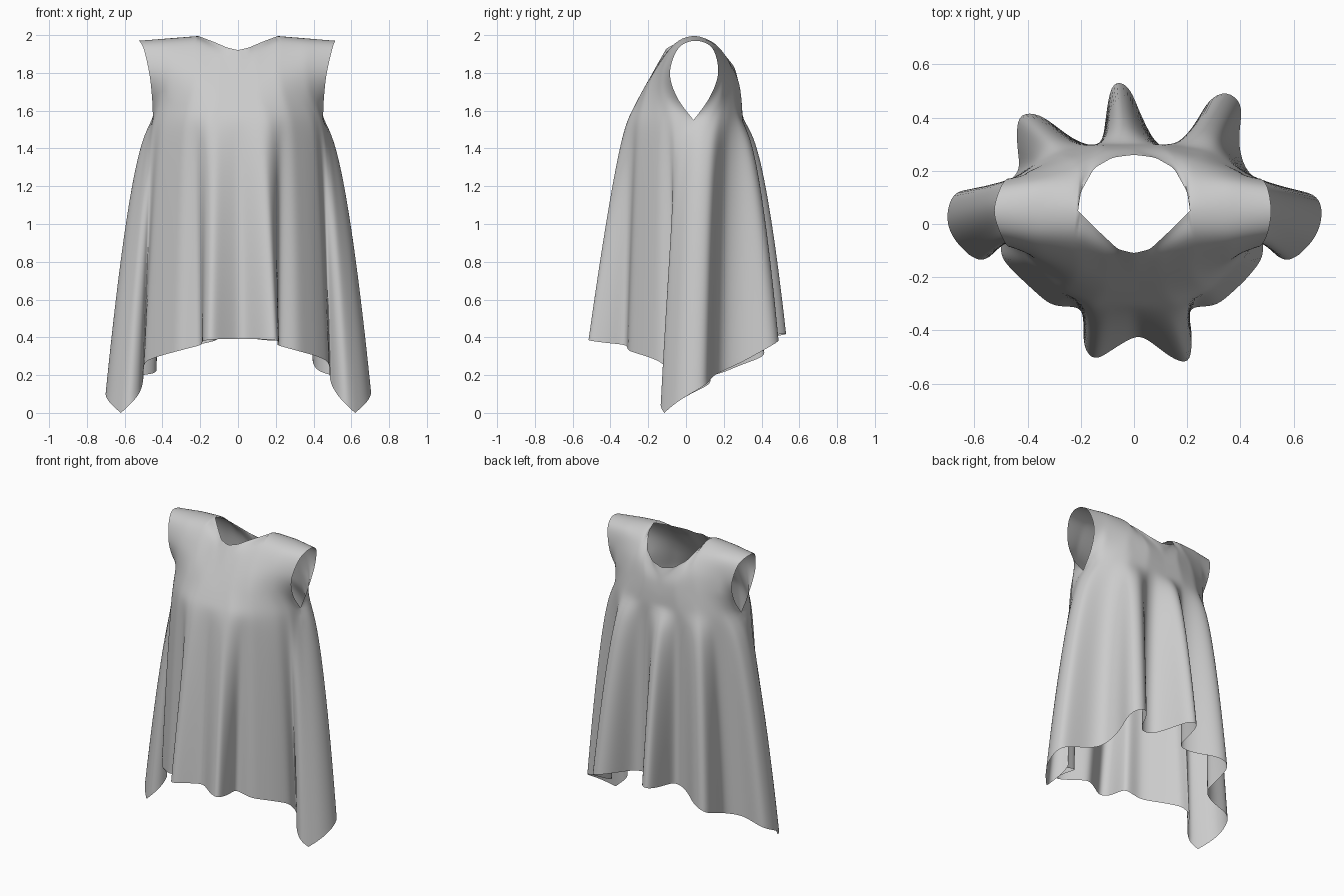
import bpy, bmesh
from mathutils import Vector

if "Cube" in bpy.data.objects:
    bpy.data.objects.remove(bpy.data.objects["Cube"])

COLS, SKIRT, BODICE, SHOULDER = 150, 36, 6, 38


def mirrored(half):
    """Right-side tip to centre, continued to the left tip."""
    return half + [(-x, y, z) for x, y, z in reversed(half[:-1])]


def rail(points, smooth=0, n=COLS):
    """Resample a polyline evenly and round its corners."""
    pts = [Vector(p) for p in points]
    dist = [0.0]
    for a, b in zip(pts, pts[1:]):
        dist.append(dist[-1] + (b - a).length)
    out, k = [], 0
    for i in range(n + 1):
        d = dist[-1] * i / n
        while k < len(pts) - 2 and d > dist[k + 1]:
            k += 1
        f = (d - dist[k]) / (dist[k + 1] - dist[k])
        out.append(pts[k].lerp(pts[k + 1], f))
    for _ in range(smooth):
        out = [out[0]] + [(out[i - 1] + 2 * out[i] + out[i + 1]) / 4
                          for i in range(1, n)] + [out[-1]]
    return out


def top_rail(neck):
    """Shoulder seam, neckline, shoulder seam; shoulders match on both panels."""
    right = rail([(.515, .05, 1.97), (.21, .05, 1.995)], 0, SHOULDER)
    left = rail([(-.21, .05, 1.995), (-.525, .05, 1.97)], 0, SHOULDER)
    return right[:-1] + rail(mirrored(neck), 3, COLS - 2 * SHOULDER) + left[1:]


def catmull(a, b, c, d, t):
    return 0.5 * (2 * b + (c - a) * t + (2 * a - 5 * b + 4 * c - d) * t * t
                  + (3 * b - a - 3 * c + d) * t ** 3)


def panel(bm, hem, levels, neck, ease):
    """Cloth panel: folds fan out from chest to hem, bodice lofts to the shoulders."""
    hem = rail(hem, 8)
    rails = [rail(mirrored(lv), 10) for lv in levels] + [top_rail(neck)]
    rows = []
    for j in range(SKIRT):
        t = 1 - j / SKIRT
        row = []
        for i, (h, c) in enumerate(zip(hem, rails[0])):
            side = abs(2 * i / COLS - 1) ** 2
            p = c.lerp(h, t ** (ease + (.58 - ease) * side))
            p.z = c.z + (h.z - c.z) * t
            row.append(p)
        rows.append(row)
    # Points past the shoulder seam make the crown round
    past = []
    for i in range(COLS + 1):
        u, v = rails[-2][i], rails[-1][i]
        over = Vector((u.x, 2 * v.y - u.y, u.z))
        past.append(over if i <= SHOULDER or i >= COLS - SHOULDER else 2 * v - u)
    ext = [rails[0]] + rails + [past]
    for k in range(len(rails) - 1):
        for j in range(BODICE):
            rows.append([catmull(*(ext[k + m][i] for m in range(4)), j / BODICE)
                         for i in range(COLS + 1)])
    rows.append(rails[-1])
    # Soften the change of slope at the chest, leaving the side seams alone
    for _ in range(5):
        old = [[p.copy() for p in r] for r in rows]
        for j in range(SKIRT - 6, SKIRT + 7):
            for i in range(COLS + 1):
                w = min(1, min(i, COLS - i) / 10)
                avg = (old[j - 1][i] + 2 * old[j][i] + old[j + 1][i]) / 4
                rows[j][i] = old[j][i].lerp(avg, w)
    grid = [[bm.verts.new(p) for p in row] for row in rows]
    for r, s in zip(grid, grid[1:]):
        for i in range(COLS):
            bm.faces.new((r[i], r[i + 1], s[i + 1], s[i]))


bm = bmesh.new()

# Front panel: long side points, two centre folds, scooped neck
panel(
    bm,
    hem=[(.62, -.115, 0), (.575, -.145, .04), (.52, -.11, .1), (.485, -.04, .17),
         (.485, -.13, .27), (.42, -.21, .30), (.31, -.31, .33), (.2, -.31, .36),
         (.22, -.42, .37), (.21, -.53, .385), (.15, -.51, .39), (.02, -.41, .39),
         (-.08, -.47, .39), (-.15, -.52, .39), (-.19, -.47, .38), (-.19, -.31, .36),
         (-.31, -.31, .33), (-.42, -.21, .30), (-.5, -.13, .27), (-.5, -.04, .17),
         (-.52, -.11, .1), (-.575, -.145, .04), (-.62, -.115, 0)],
    levels=[
        [(.45, .04, 1.55), (.45, -.06, 1.55), (.40, -.14, 1.55), (.28, -.25, 1.55),
         (.16, -.31, 1.55), (0, -.31, 1.55)],
        [(.455, -.047, 1.67), (.38, -.13, 1.68), (.24, -.22, 1.68), (.12, -.26, 1.65),
         (0, -.265, 1.64)],
        [(.47, -.085, 1.8), (.36, -.12, 1.83), (.21, -.16, 1.82), (.1, -.2, 1.76),
         (0, -.21, 1.74)],
        [(.5, -.04, 1.93), (.36, -.05, 1.95), (.21, -.055, 1.96), (.1, -.12, 1.89),
         (0, -.15, 1.85)]],
    neck=[(.21, .05, 1.995), (.13, -.03, 1.965), (.06, -.095, 1.935), (0, -.11, 1.92)],
    ease=.8)

# Back panel: wraps round the side points, three deep folds, lower neck
panel(
    bm,
    hem=[(.62, -.115, 0), (.68, -.06, .05), (.71, .02, .1), (.7, .11, .15),
         (.6, .13, .18), (.49, .15, .2), (.42, .19, .22), (.39, .3, .27),
         (.41, .46, .36), (.34, .51, .39), (.27, .46, .4), (.19, .28, .38),
         (.09, .28, .39), (.02, .42, .41), (-.02, .53, .42), (-.08, .55, .42),
         (-.1, .45, .4), (-.12, .28, .38), (-.22, .31, .36), (-.36, .42, .33),
         (-.44, .42, .3), (-.44, .28, .25), (-.42, .19, .21), (-.52, .13, .2),
         (-.68, .13, .15), (-.71, .02, .1), (-.68, -.06, .05), (-.62, -.115, 0)],
    levels=[
        [(.45, .04, 1.55), (.455, .1, 1.55), (.43, .17, 1.55), (.38, .22, 1.55),
         (.29, .28, 1.55), (.15, .3, 1.55), (0, .3, 1.55)],
        [(.455, .125, 1.67), (.41, .19, 1.69), (.27, .26, 1.69), (.13, .295, 1.65),
         (0, .295, 1.63)],
        [(.47, .17, 1.8), (.38, .19, 1.84), (.22, .235, 1.84), (.12, .28, 1.75),
         (0, .285, 1.71)],
        [(.5, .14, 1.93), (.36, .15, 1.95), (.21, .16, 1.95), (.15, .24, 1.84),
         (0, .275, 1.77)]],
    neck=[(.21, .05, 1.995), (.2, .12, 1.97), (.15, .21, 1.89), (.08, .25, 1.84),
          (0, .26, 1.82)],
    ease=.55)

# Sew the side seams and shoulders
bmesh.ops.remove_doubles(bm, verts=bm.verts, dist=.0015)
bmesh.ops.recalc_face_normals(bm, faces=bm.faces)
mesh = bpy.data.meshes.new("draped_tunic")
bm.to_mesh(mesh)
bm.free()
tunic = bpy.data.objects.new("draped_tunic", mesh)
bpy.context.collection.objects.link(tunic)
for poly in mesh.polygons:
    poly.use_smooth = True
